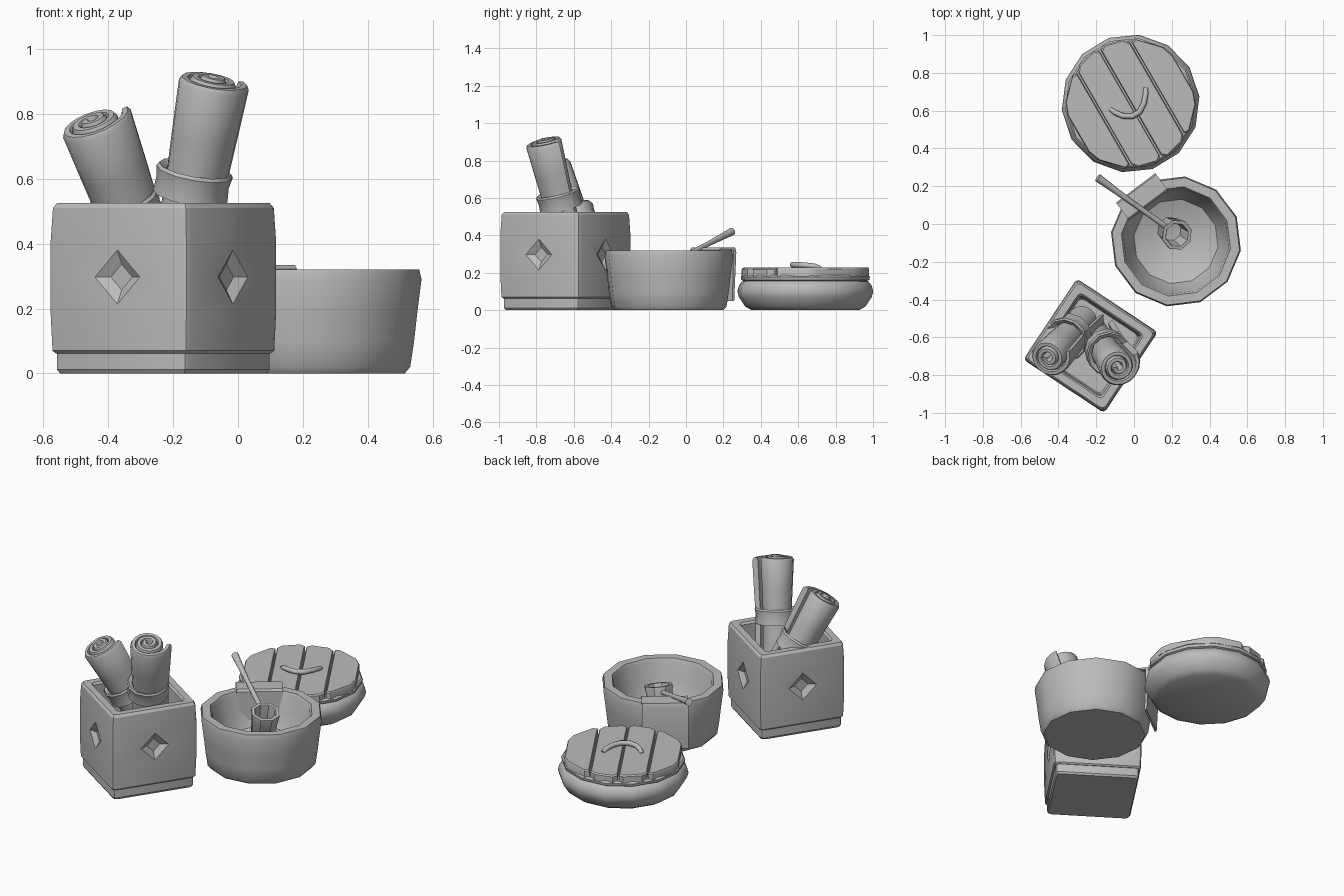
import bpy, bmesh, math
from mathutils import Vector, Matrix

if "Cube" in bpy.data.objects:
    bpy.data.objects.remove(bpy.data.objects["Cube"])

GREY = bpy.data.materials.new("plain grey")
GREY.diffuse_color = (0.5, 0.5, 0.5, 1)
GREY.use_nodes = True
GREY.node_tree.nodes["Principled BSDF"].inputs["Base Color"].default_value = GREY.diffuse_color


def activate(ob):
    bpy.ops.object.select_all(action='DESELECT')
    ob.select_set(True)
    bpy.context.view_layer.objects.active = ob


def finish(name, bm, matrix=Matrix(), angle=40):
    bmesh.ops.remove_doubles(bm, verts=bm.verts, dist=1e-5)
    bmesh.ops.recalc_face_normals(bm, faces=bm.faces)
    me = bpy.data.meshes.new(name)
    bm.to_mesh(me)
    bm.free()
    ob = bpy.data.objects.new(name, me)
    bpy.context.collection.objects.link(ob)
    ob.matrix_world = matrix
    me.materials.append(GREY)
    activate(ob)
    bpy.ops.object.shade_smooth_by_angle(angle=math.radians(angle))
    return ob


def loft(bm, rings, caps=True):
    """Skin a stack of equal rings of points."""
    rows = [[bm.verts.new(p) for p in r] for r in rings]
    n = len(rows[0])
    for a, b in zip(rows, rows[1:]):
        for i in range(n):
            j = (i + 1) % n
            bm.faces.new((a[i], a[j], b[j], b[i]))
    if caps:
        bm.faces.new(rows[0])
        bm.faces.new(rows[-1])
    return rows


def lathe(name, profile, sides, matrix, phase=0, closed=False):
    bm = bmesh.new()
    step = 2 * math.pi / sides
    if closed:
        profile = profile + profile[:1]
    loft(bm, [[(r * math.cos(phase + i * step), r * math.sin(phase + i * step), z)
               for i in range(sides)] for r, z in profile], caps=not closed)
    return finish(name, bm, matrix)


def square_ring(z, h, c=0.022):
    """Square with rounded corners."""
    pts = []
    for k in range(4):
        for a in (0, 45, 90):
            t = math.radians(a)
            p = Vector((h - c + c * math.cos(t), h - c + c * math.sin(t), z))
            pts.append(Matrix.Rotation(k * math.pi / 2, 3, 'Z') @ p)
    return pts


def tube(name, pts, depth, radii):
    cu = bpy.data.curves.new(name, 'CURVE')
    cu.dimensions = '3D'
    cu.bevel_depth, cu.bevel_resolution, cu.use_fill_caps = depth, 2, True
    sp = cu.splines.new('POLY')
    sp.points.add(len(pts) - 1)
    for q, p, r in zip(sp.points, pts, radii):
        q.co, q.radius = (*p, 1), r
    ob = bpy.data.objects.new(name, cu)
    bpy.context.collection.objects.link(ob)
    cu.materials.append(GREY)
    activate(ob)
    bpy.ops.object.convert(target='MESH')
    bpy.ops.object.shade_smooth_by_angle(angle=math.radians(50))


# Square box, open at the top
BOX = Matrix.Translation((-0.23, -0.645, 0)) @ Matrix.Rotation(math.radians(-33.5), 4, 'Z')
bm = bmesh.new()
loft(bm, [square_ring(z, h) for z, h in ((0, .236), (.012, .243), (.075, .243))])
finish("box_base", bm, BOX, 25)
bm = bmesh.new()
loft(bm, [square_ring(z, h) for z, h in (
    (.062, .246), (.07, .253), (.18, .257), (.41, .257), (.51, .252), (.525, .243),
    (.525, .205), (.512, .196), (.12, .185))])
box = finish("box_body", bm, BOX, 25)

# Sunken diamonds, one per side
bm = bmesh.new()
for k in range(4):
    m = (Matrix.Rotation(k * math.pi / 2, 4, 'Z') @ Matrix.Translation((.2505, 0, .297))
         @ Matrix.Rotation(math.pi / 2, 4, 'Y'))
    bmesh.ops.create_cone(bm, cap_ends=True, segments=4, radius1=.04, radius2=.103,
                          depth=.035, matrix=m)
cutter = finish("diamond_cutter", bm, BOX)
cutter.hide_render = True
mod = box.modifiers.new("diamonds", 'BOOLEAN')
mod.operation, mod.solver, mod.object = 'DIFFERENCE', 'EXACT', cutter
activate(box)
bpy.ops.object.modifier_apply(modifier=mod.name)
bpy.data.objects.remove(cutter)
bpy.ops.object.shade_smooth_by_angle(angle=math.radians(25))


# Rolled scrolls with cuffs
def scroll(name, top, through, length, r, cuff, end):
    top = Vector(top)
    axis = (top - Vector(through)).normalized()
    m = Matrix.Translation(top) @ Vector((0, 0, 1)).rotation_difference(axis).to_matrix().to_4x4()
    n, turns, rings = 44, 2.6, []
    for z, s, thick in ((-length, .9, .14), (-cuff, .86, .14), (-cuff * .55, .93, .14),
                        (-.014, 1, .14), (0, .99, .08)):
        outer, inner = [], []
        for i in range(n):
            t = i / (n - 1)
            a = math.radians(end) - (1 - t) * turns * 2 * math.pi
            c = .15 + .74 * t + max(0, t - .93) * 2
            zz = z + (.018 * (1 - t) if z > -.02 else 0)
            for side, k in ((outer, 1), (inner, -1)):
                q = (c + k * thick) * s * r
                side.append((q * math.cos(a), q * math.sin(a), zz))
        rings.append(outer + inner[::-1])
    bm = bmesh.new()
    rows = loft(bm, rings, caps=False)
    for row in (rows[0], rows[-1]):
        for i in range(n - 1):
            bm.faces.new((row[i], row[i + 1], row[2 * n - 2 - i], row[2 * n - 1 - i]))
    finish(name, bm, m)
    lathe(name + "_cuff", [(r * .8, -cuff - .045), (r * 1.03, -cuff - .045), (r * 1.0, -cuff),
                           (r * 1.06, -cuff + .035), (r * 1.0, -cuff + .045),
                           (r * .8, -cuff + .03)], 12, m, closed=True)


scroll("tall_scroll", (-.085, -.755, .90), (-.145, -.67, .56), .75, .113, .325, 35)
scroll("short_scroll", (-.45, -.705, .77), (-.36, -.61, .53), .56, .113, .31, 20)

# Open bowl
BOWL = Matrix.Translation((.222, -.092, 0))
lathe("bowl", [(0, 0), (.295, 0), (.312, .02), (.324, .1), (.333, .18), (.347, .29), (.34, .32),
               (.292, .32), (.282, .30), (.268, .2), (.225, .11), (.12, .068), (0, .06)],
      12, BOWL, math.radians(22))

# Cloth draped over the bowl rim
bm = bmesh.new()
path = [(.340, .05), (.354, .31), (.346, .334), (.25, .334), (.24, .322), (.236, .14),
        (.248, .14), (.252, .322), (.335, .322), (.328, .05)]
loft(bm, [[(x, y, z) for x, z in path] for y in (-.13, .13)])
finish("draped_cloth", bm, BOWL @ Matrix.Rotation(math.radians(127), 4, 'Z'), 30)

# Ladle resting in the bowl
lean = Vector((0, 0, 1)).rotation_difference(Vector((.22, -.16, .96))).to_matrix().to_4x4()
lathe("ladle_cup", [(0, -.19), (.062, -.19), (.07, -.175), (.076, -.06), (.084, -.01), (.082, 0),
                    (.064, 0), (.06, -.012), (.054, -.14), (0, -.15)], 8,
      Matrix.Translation((.228, -.058, .298)) @ lean, .3)
tube("ladle_handle", [(.17, -.02, .283), (.15, 0, .292), (-.02, .12, .355), (-.16, .222, .408),
                      (-.192, .245, .42)], .02, [.8, .75, .7, 1, 1.1])

# Closed round pot
POT = Matrix.Translation((-.018, .638, 0))
lathe("pot", [(0, 0), (.29, 0), (.325, .02), (.358, .07), (.366, .1), (.358, .13), (.342, .152),
              (.333, .156), (.345, .162), (.348, .178), (.338, .188), (0, .188)], 14, POT, .1)

# Lid made of four planks
turn = POT @ Matrix.Rotation(math.radians(30), 4, 'Z')
R, W = .35, .162
for k in range(4):
    a, b = (k - 2) * W + .004, (k - 1) * W - .004
    ends = [(x, math.sqrt(R * R - x * x) - cut) for x, cut in
            ((a, .03), (a + .025, .01), (b - .025, .01), (b, .03))]
    outline = ends + [(x, -y) for x, y in reversed(ends)]
    cx = (a + b) / 2
    top = .224 + .003 * (k % 2)
    bm = bmesh.new()
    loft(bm, [[(cx + (x - cx) * s, y * (1 + (s - 1) * .4), z) for x, y in outline]
              for z, s in ((.18, 1), (top - .007, 1), (top, .94))])
    finish("lid_plank_%d" % (k + 1), bm, turn, 30)

# Curved lid handle, leaning to one side
arc = [(-.125, .608, .222), (-.10, .59, .236), (-.06, .572, .242), (-.01, .570, .243),
       (.03, .594, .242), (.053, .64, .24), (.062, .69, .234), (.062, .72, .222)]
tube("lid_handle", arc, .015, [.8, .95, 1, 1.05, 1.05, 1, .95, .8])
